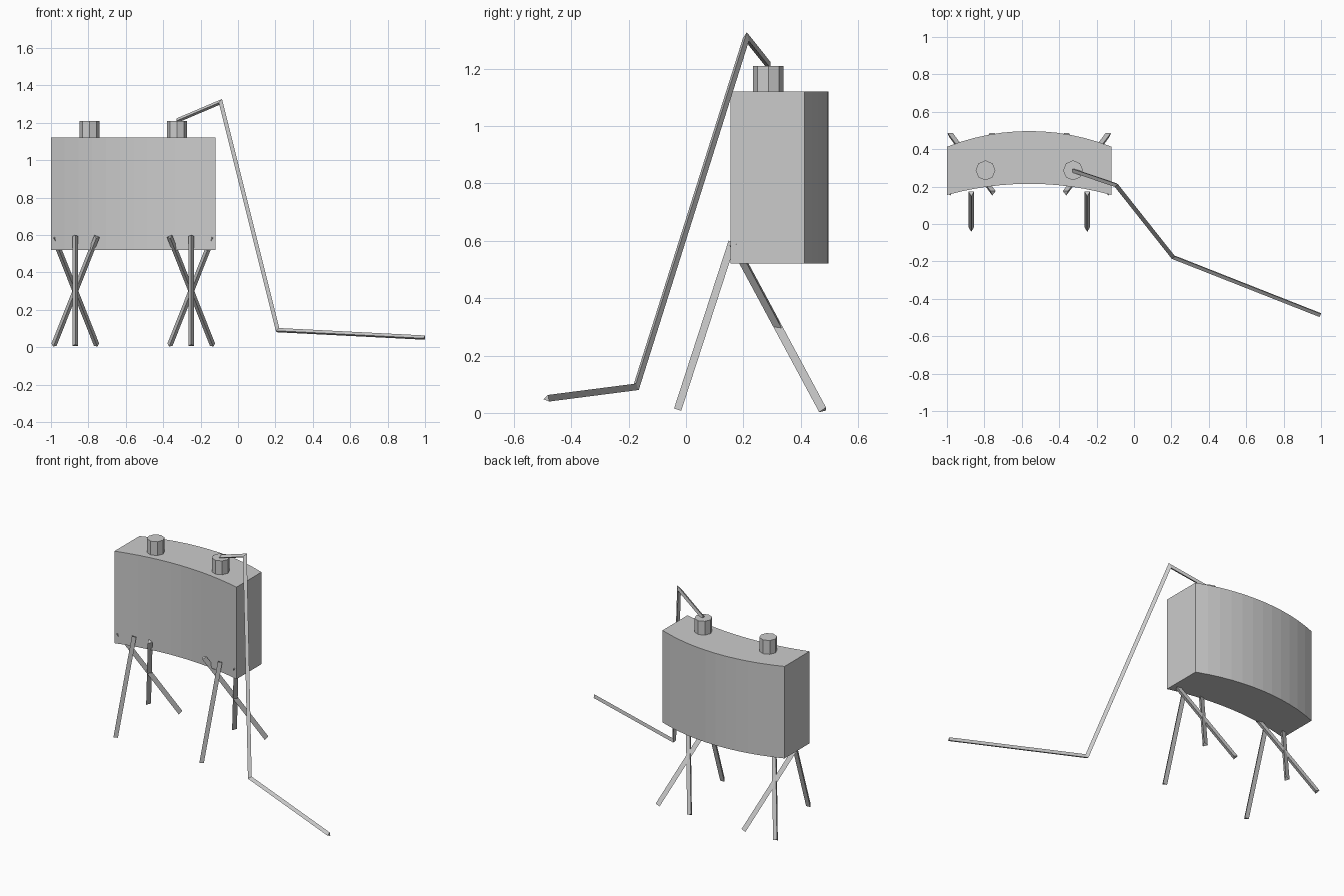
import bpy, bmesh
from math import sqrt, pi, cos, sin
from mathutils import Vector

if "Cube" in bpy.data.objects:
    bpy.data.objects.remove(bpy.data.objects["Cube"])

CX = -0.56      # centre line of the body


def make_object(name, bm):
    bmesh.ops.recalc_face_normals(bm, faces=bm.faces[:])
    me = bpy.data.meshes.new(name)
    bm.to_mesh(me)
    bm.free()
    ob = bpy.data.objects.new(name, me)
    bpy.context.collection.objects.link(ob)
    return ob


def prism(name, outline, z0, z1):
    bm = bmesh.new()
    face = bm.faces.new([bm.verts.new((x, y, z0)) for x, y in outline])
    ext = bmesh.ops.extrude_face_region(bm, geom=[face], use_keep_orig=True)
    top = [v for v in ext["geom"] if isinstance(v, bmesh.types.BMVert)]
    bmesh.ops.translate(bm, verts=top, vec=(0, 0, z1 - z0))
    return make_object(name, bm)


def arc(half, y_end, rise, n=12):
    # shallow arc bulging to +y, from left to right
    r = (half * half + rise * rise) / (2 * rise)
    yc = y_end + rise - r
    xs = [half * (2 * i / n - 1) for i in range(n + 1)]
    return [(CX + x, yc + sqrt(r * r - x * x)) for x in xs]


def rod(name, path, radius, sides=3):
    # low-poly rod with mitred joints, one ridge facing the front
    pts = [Vector(p) for p in path]
    dirs = [(b - a).normalized() for a, b in zip(pts, pts[1:])]
    d = dirs[0]
    u = Vector((0, -1, 0))
    u = (u - d * u.dot(d)).normalized()
    v = d.cross(u)
    ring = [pts[0] + radius * (cos(2 * pi * k / sides) * u + sin(2 * pi * k / sides) * v)
            for k in range(sides)]
    bm = bmesh.new()
    prev = [bm.verts.new(p) for p in ring]
    bm.faces.new(prev)
    for i, d in enumerate(dirs):
        n = d + dirs[i + 1] if i + 1 < len(dirs) else d
        ring = [p + d * ((pts[i + 1] - p).dot(n) / d.dot(n)) for p in ring]
        cur = [bm.verts.new(p) for p in ring]
        for k in range(sides):
            j = (k + 1) % sides
            bm.faces.new((prev[k], prev[j], cur[j], cur[k]))
        prev = cur
    bm.faces.new(prev)
    return make_object(name, bm)


# curved body
prism("body", arc(0.44, 0.155, 0.06) + arc(0.44, 0.413, 0.084)[::-1], 0.52, 1.12)

# terminals on top and a tripod of crossed legs on each side
for side, s in (("left", -1), ("right", 1)):
    kx = CX + s * 0.234
    prism(side + "_terminal",
          [(kx + 0.053 * cos(k * pi / 4), 0.287 + 0.053 * sin(k * pi / 4)) for k in range(8)],
          1.11, 1.21)
    lx = CX + s * 0.31
    rod(side + "_front_leg", [(lx, -0.025, 0.01), (lx, 0.165, 0.595)], 0.0175)
    for t, tag in ((-1, "a"), (1, "b")):
        rod(f"{side}_back_leg_{tag}",
            [(lx + t * 0.115, 0.48, 0.01), (lx - t * 0.115, 0.168, 0.59)], 0.0175)

# bent lead hanging from the right terminal
rod("lead", [(-0.325, 0.288, 1.212), (-0.095, 0.21, 1.31),
             (0.21, -0.175, 0.09), (0.997, -0.485, 0.05)], 0.0135)
